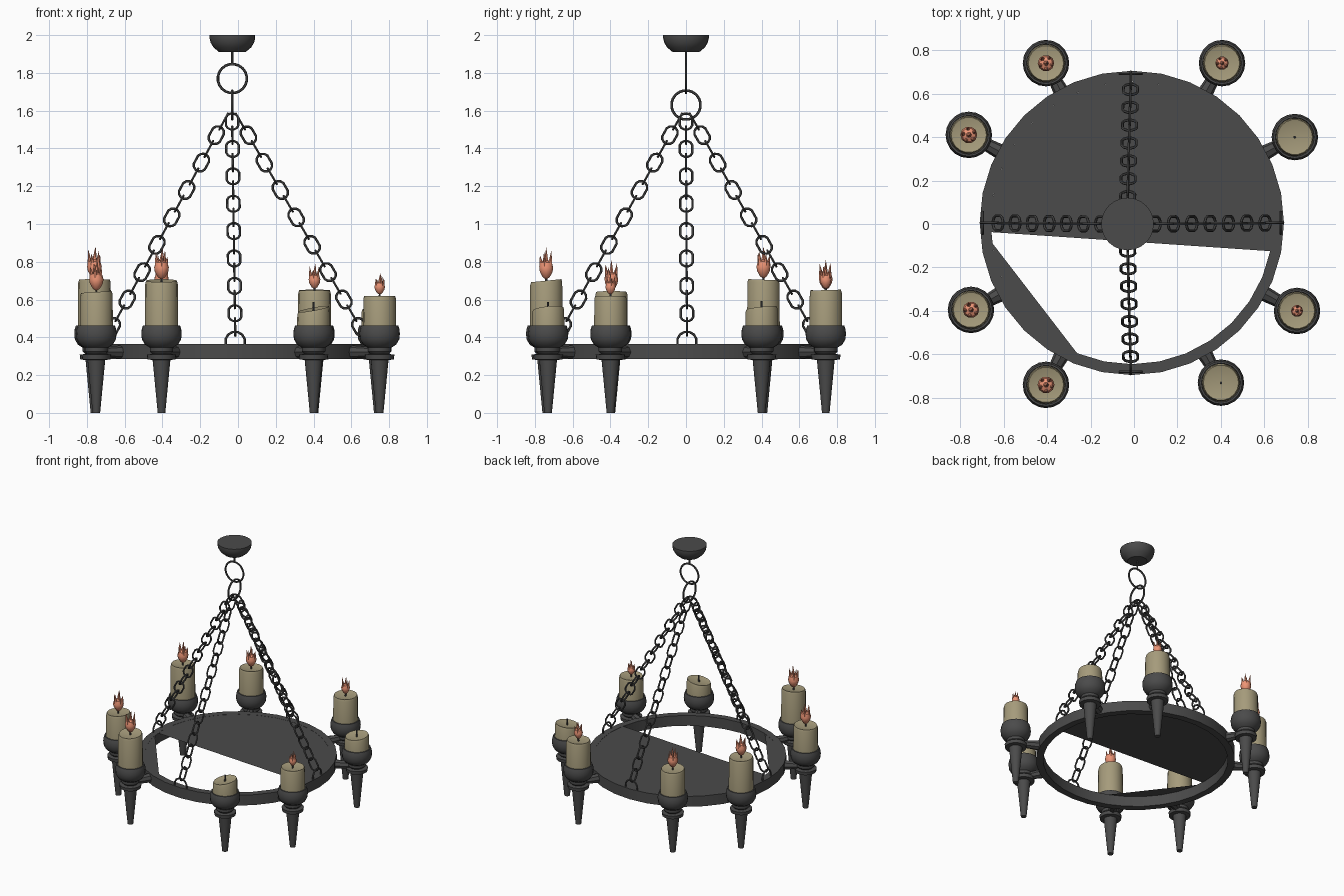
import bpy, bmesh
from math import sin, cos, pi, radians
from mathutils import Vector, Matrix

if "Cube" in bpy.data.objects:
    bpy.data.objects.remove(bpy.data.objects["Cube"])


def material(name, rgb):
    m = bpy.data.materials.new(name)
    m.diffuse_color = (*rgb, 1)
    m.use_nodes = True
    m.node_tree.nodes["Principled BSDF"].inputs["Base Color"].default_value = m.diffuse_color
    return m


IRON = material("dark_iron", (0.07, 0.07, 0.07))
WAX = material("wax", (0.38, 0.33, 0.20))
FIRE = material("fire", (0.85, 0.30, 0.18))


def finish(name, bm, mat, angle=40):
    bmesh.ops.recalc_face_normals(bm, faces=bm.faces)
    me = bpy.data.meshes.new(name)
    bm.to_mesh(me)
    bm.free()
    me.materials.append(mat)
    ob = bpy.data.objects.new(name, me)
    bpy.context.collection.objects.link(ob)
    bpy.ops.object.select_all(action='DESELECT')
    ob.select_set(True)
    bpy.context.view_layer.objects.active = ob
    bpy.ops.object.shade_smooth_by_angle(angle=radians(angle))
    return ob


def lathe(bm, profile, n, centre=(0, 0, 0), closed=False):
    """Spin (radius, z) points; a zero radius makes a pole."""
    cx, cy, cz = centre
    rings = []
    for r, z in profile:
        if r == 0:
            rings.append([bm.verts.new((cx, cy, cz + z))] * n)
        else:
            rings.append([bm.verts.new((cx + r * cos(2 * pi * i / n),
                                        cy + r * sin(2 * pi * i / n), cz + z)) for i in range(n)])
    pairs = list(zip(rings, rings[1:]))
    if closed:
        pairs.append((rings[-1], rings[0]))
    for a, b in pairs:
        for i in range(n):
            j = (i + 1) % n
            quad = list(dict.fromkeys((a[i], a[j], b[j], b[i])))
            if len(quad) > 2:
                bm.faces.new(quad)


def link(bm, centre, long, wide, half_len, half_wid, wire, n=12, m=6):
    """Closed wire loop: a stadium, or a circle when both halves match."""
    long, wide = Vector(long).normalized(), Vector(wide).normalized()
    side = long.cross(wide)
    rings = []
    for i in range(n):
        a = 2 * pi * (i + 0.5) / n
        out = wide * cos(a) + long * sin(a)
        p = Vector(centre) + out * half_wid
        p += long * (half_len - half_wid) * (1 if sin(a) > 0 else -1)
        rings.append([bm.verts.new(p + (out * cos(b) + side * sin(b)) * wire)
                      for b in (2 * pi * k / m for k in range(m))])
    for i in range(n):
        a, b = rings[i], rings[(i + 1) % n]
        for k in range(m):
            bm.faces.new((a[k], a[(k + 1) % m], b[(k + 1) % m], b[k]))


def cone(bm, p, q, r1, r2, n=8):
    p, q = Vector(p), Vector(q)
    d = q - p
    mat = Matrix.Translation((p + q) / 2) @ d.to_track_quat('Z', 'Y').to_matrix().to_4x4()
    bmesh.ops.create_cone(bm, cap_ends=True, segments=n, radius1=r1, radius2=r2,
                          depth=d.length, matrix=mat)


RX, RY = -0.01, 0.005      # hoop centre
AX, AY = -0.03, 0.0        # hanging axis

# Hoop
bm = bmesh.new()
lathe(bm, [(0.70, 0.285), (0.70, 0.365), (0.65, 0.365), (0.65, 0.285)], 32, (RX, RY, 0), closed=True)
finish("hoop", bm, IRON, 30)

# Partial plate across the hoop top: a large and a small circle segment
bm = bmesh.new()
for a0, a1, n in ((-11.5, 183.7, 18), (187.7, 247.5, 6)):
    arc = [radians(a0 + (a1 - a0) * i / n) for i in range(n + 1)]
    bm.faces.new([bm.verts.new((RX + 0.652 * cos(a), RY + 0.652 * sin(a), 0.364)) for a in arc])
finish("hoop_plate", bm, IRON)

# Ceiling canopy with its rod
bm = bmesh.new()
lathe(bm, [(0, 1.91), (0.07, 1.91), (0.10, 1.935), (0.115, 1.96), (0.121, 1.985), (0.121, 2.0), (0, 2.0)],
      24, (AX, AY, 0))
cone(bm, (AX, AY, 1.84), (AX, AY, 1.915), 0.006, 0.006)
finish("ceiling_canopy", bm, IRON)

# Two large hanging rings
bm = bmesh.new()
link(bm, (AX, AY, 1.77), (0, 0, 1), (1, 0, 0), 0.077, 0.077, 0.007, 20)
link(bm, (AX, AY, 1.63), (0, 0, 1), (0, 1, 0), 0.077, 0.077, 0.007, 20)
finish("hanging_rings", bm, IRON)

# Four chains, links alternating in and across the chain plane
for name, dx, dy in (("right", 1, 0), ("left", -1, 0), ("back", 0, 1), ("front", 0, -1)):
    bm = bmesh.new()
    out = Vector((dx, dy, 0))
    across = Vector((-dy, dx, 0))
    start = Vector((AX, AY, 1.47)) + out * 0.085
    end = Vector((RX if dx else -0.015, RY, 0.455)) + out * 0.655
    along = (end - start).normalized()
    for i in range(-1, 15):
        wide = across if i % 2 else along.cross(across)
        link(bm, start.lerp(end, i / 14), along, wide, 0.049, 0.034, 0.0065)
    # loop gripping the hoop
    link(bm, Vector((RX if dx else -0.015, RY, 0.378)) + out * 0.685, (0, 0, 1), across,
         0.052, 0.052, 0.0065)
    finish("chain_" + name, bm, IRON)

# Candle table: x, y, top height, slope x, slope y, flame radius, flame tip
CANDLES = [
    (-0.405, 0.74, 0.645, 0.02, -0.05, 0.038, 0.81),
    (0.405, 0.74, 0.65, 0.0, 0.03, 0.031, 0.79),
    (0.74, 0.40, 0.555, 0.08, 0.10, 0, 0),
    (0.75, -0.40, 0.62, 0.0, 0.0, 0.028, 0.74),
    (0.40, -0.73, 0.55, 0.18, 0.10, 0, 0),
    (-0.405, -0.74, 0.70, 0.0, 0.10, 0.039, 0.875),
    (-0.75, -0.395, 0.64, 0.06, 0.0, 0.038, 0.81),
    (-0.76, 0.41, 0.705, 0.0, -0.04, 0.039, 0.88),
]
HOLDER = [(0, 0.0), (0.02, 0.0), (0.047, 0.28), (0.075, 0.283), (0.078, 0.308), (0.05, 0.312),
          (0.062, 0.325), (0.062, 0.345), (0.088, 0.362), (0.104, 0.39), (0.107, 0.42),
          (0.104, 0.445), (0.098, 0.463), (0.09, 0.463), (0.086, 0.45), (0, 0.45)]

for k, (x, y, top, sx, sy, fr, tip) in enumerate(CANDLES, 1):
    radial = Vector((x - RX, y - RY, 0)).normalized()

    # Spiked cup and its bracket arm
    bm = bmesh.new()
    lathe(bm, HOLDER, 20, (x, y, 0))
    hub = Vector((x, y, 0.322))
    root = Vector((RX, RY, 0.322)) + radial * 0.685
    cone(bm, root, hub, 0.036, 0.022)
    finish(f"candle_holder_{k}", bm, IRON)

    # Wax body with a slanted, slightly dished top
    bm = bmesh.new()
    lathe(bm, [(0, 0.44), (0.088, 0.44), (0.086, top - 0.015), (0.081, top), (0.07, top - 0.003),
               (0, top - 0.012)], 18, (x, y, 0))
    for v in bm.verts:
        if v.co.z > 0.45:
            v.co.z += (v.co.x - x) * sx + (v.co.y - y) * sy
    finish(f"candle_{k}", bm, WAX)

    # Wick
    bm = bmesh.new()
    cone(bm, (x, y, top - 0.02), (x, y, top + 0.038), 0.006, 0.005, 6)
    finish(f"wick_{k}", bm, IRON)

    # Flame: a bulb crowned with pointed tongues
    if fr:
        bm = bmesh.new()
        z0 = top + 0.005
        h = tip - z0
        lathe(bm, [(0, 0), (fr * 0.5, h * 0.08), (fr * 0.9, h * 0.24), (fr, h * 0.38),
                   (fr * 0.8, h * 0.54), (fr * 0.3, h * 0.6), (0, h * 0.58)], 10, (x, y, z0))
        for t in range(5):
            a = 2 * pi * t / 5 + k
            c, s = cos(a) * fr, sin(a) * fr
            cone(bm, (x + c * 0.6, y + s * 0.6, z0 + h * 0.42),
                 (x + c * 0.85, y + s * 0.85, z0 + h * (0.72, 0.9, 0.78, 0.86, 0.75)[t]),
                 fr * 0.36, 0.0005, 6)
        cone(bm, (x, y, z0 + h * 0.5), (x + fr * 0.15, y, tip), fr * 0.38, 0.0005, 6)
        finish(f"flame_{k}", bm, FIRE)
